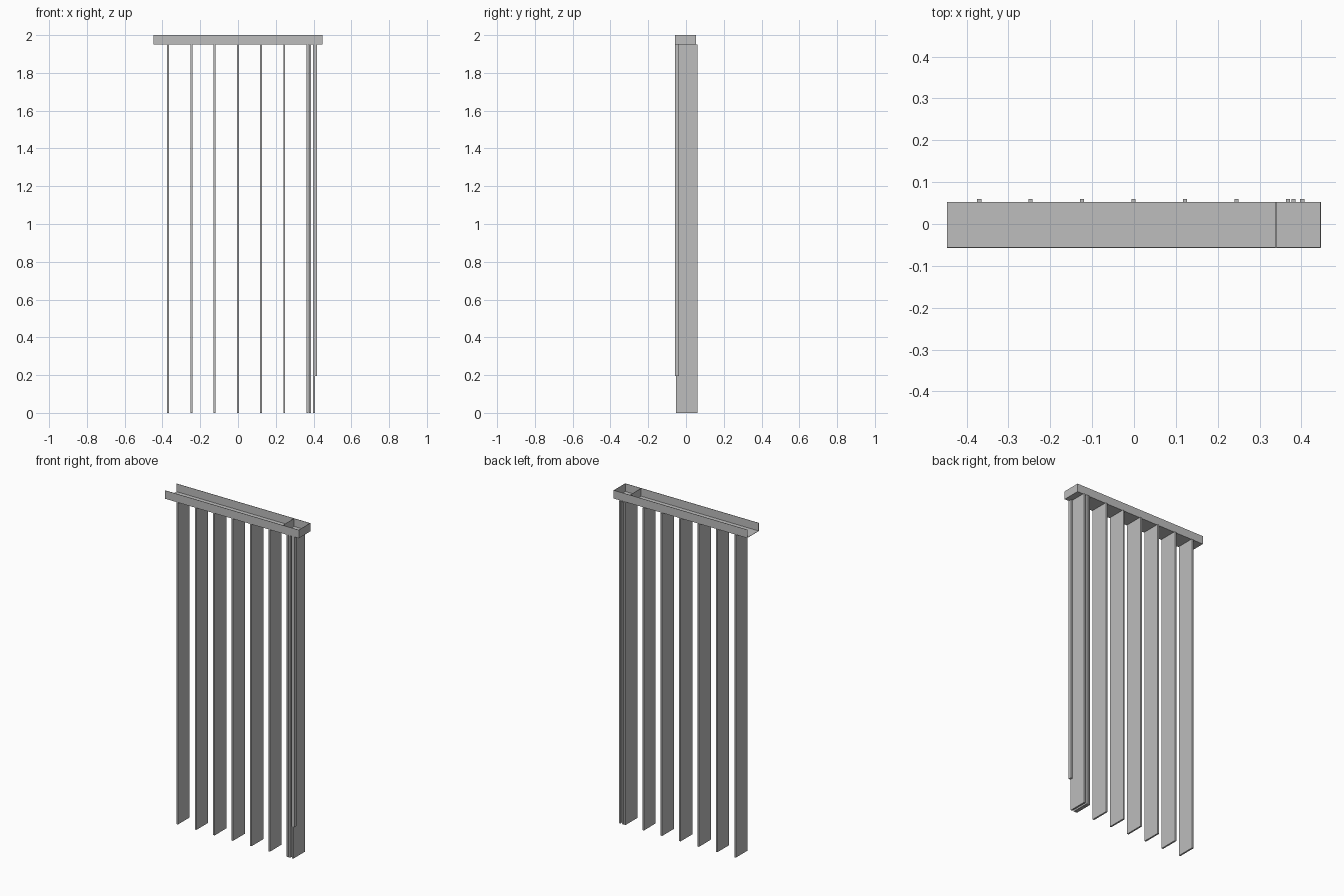
import bpy
import bmesh
from mathutils import Vector

cube = bpy.data.objects.get("Cube")
if cube:
    bpy.data.objects.remove(cube, do_unlink=True)

grey = bpy.data.materials.new("plain grey")
grey.use_nodes = True
grey.diffuse_color = (0.51, 0.51, 0.51, 1)
grey.node_tree.nodes["Principled BSDF"].inputs["Base Color"].default_value = grey.diffuse_color


def box(name, low, high):
    """Box between two opposite corners."""
    low, high = Vector(low), Vector(high)
    bm = bmesh.new()
    bmesh.ops.create_cube(bm, size=1)
    for v in bm.verts:
        v.co = (low + high) / 2 + v.co * (high - low)
    mesh = bpy.data.meshes.new(name)
    bm.to_mesh(mesh)
    bm.free()
    mesh.materials.append(grey)
    obj = bpy.data.objects.new(name, mesh)
    bpy.context.collection.objects.link(obj)
    return obj


# Head rail: thin channel, open on top and at the -x end
END, FRONT, BACK = 0.447, -0.057, 0.053
BOTTOM, TOP, WALL = 1.95, 2.0, 0.002
box("rail_floor", (-END, FRONT, BOTTOM), (END, BACK, BOTTOM + WALL))
box("rail_front", (-END, FRONT, BOTTOM), (END, FRONT + WALL, TOP))
box("rail_back", (-END, BACK - WALL, BOTTOM), (END, BACK, TOP))
box("rail_end_cap", (END - WALL, FRONT, BOTTOM), (END, BACK, TOP))
box("rail_divider", (0.338, FRONT, BOTTOM), (0.338 + WALL, BACK, TOP))

# Hanging slats: an even row, then two stacked beside the end
slat_centres = [-0.37 + i * 0.123 for i in range(7)] + [0.381, 0.402]
for i, x in enumerate(slat_centres):
    box(f"slat_{i + 1}", (x - 0.005, -0.053, 0), (x + 0.005, 0.06, BOTTOM))

# Control wand in front of the last slat
box("control_wand", (0.399, FRONT, 0.195), (0.418, -0.038, BOTTOM))
